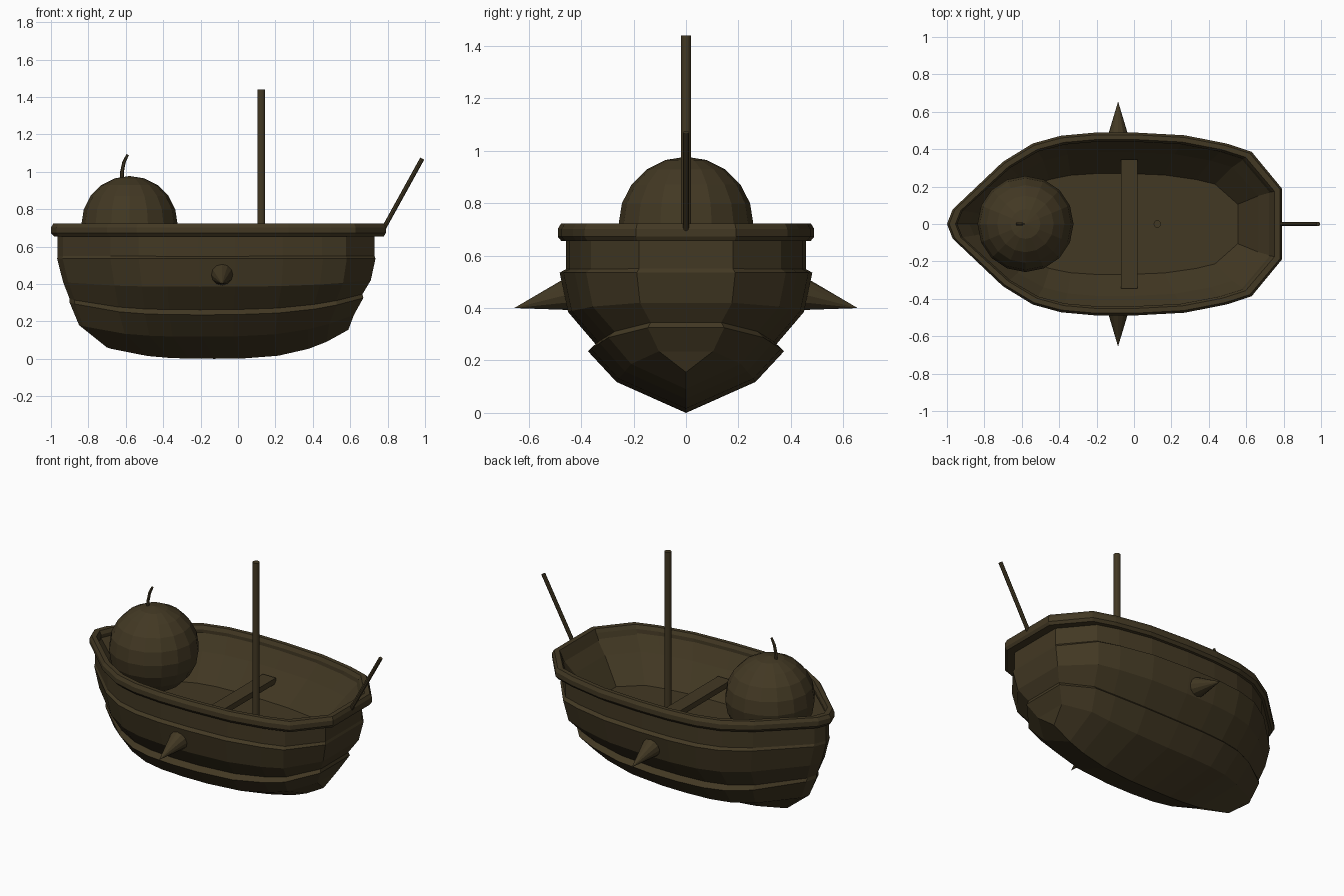
import bpy, bmesh, math
from mathutils import Vector

if "Cube" in bpy.data.objects:
    bpy.data.objects.remove(bpy.data.objects["Cube"])

wood = bpy.data.materials.new("dark_wood")
wood.diffuse_color = (0.055, 0.04, 0.017, 1)
wood.use_nodes = True
wood.node_tree.nodes["Principled BSDF"].inputs["Base Color"].default_value = wood.diffuse_color

# Half plan outline: fraction along the length, fraction of the half width
PLAN = [(0, 0), (.017, .16), (.167, .68), (.256, .88), (.34, .965), (.445, 1),
        (.56, 1), (.71, .97), (.835, .88), (.91, .79), (1, .39)]


def finish(name, bm):
    bmesh.ops.remove_doubles(bm, verts=bm.verts, dist=0.0005)
    bmesh.ops.recalc_face_normals(bm, faces=bm.faces)
    me = bpy.data.meshes.new(name)
    bm.to_mesh(me)
    bm.free()
    me.materials.append(wood)
    ob = bpy.data.objects.new(name, me)
    bpy.context.collection.objects.link(ob)
    return ob


def loft(name, levels, cap=False, closed=False):
    """Levels: bow x, stern x, half width, z at bow, middle and stern."""
    bm = bmesh.new()
    rings = []
    for x0, x1, w, zb, zm, zs in levels:
        side = []
        for u, v in PLAN:
            t = (.45 - u) / .45 if u < .45 else (u - .45) / .55
            z = zm + ((zb if u < .45 else zs) - zm) * t ** 3
            side.append((x0 + (x1 - x0) * u, v * w, z))
        loop = side + [(x, -y, z) for x, y, z in reversed(side[1:])]
        rings.append([bm.verts.new(p) for p in loop])
    n = len(rings[0])
    pairs = list(zip(rings, rings[1:]))
    if closed:
        pairs.append((rings[-1], rings[0]))
    for a, b in pairs:
        for i in range(n):
            j = (i + 1) % n
            bm.faces.new((a[i], a[j], b[j], b[i]))
    if cap:
        bm.faces.new(rings[-1])
    return finish(name, bm)


def tube(name, points, radii, sides):
    """Rod or cone through a list of points."""
    bm = bmesh.new()
    pts = [Vector(p) for p in points]
    rings = []
    for i, p in enumerate(pts):
        d = (pts[min(i + 1, len(pts) - 1)] - pts[max(i - 1, 0)]).normalized()
        a = d.cross(Vector((0, 1, 0)) if abs(d.y) < .7 else Vector((1, 0, 0))).normalized()
        b = d.cross(a)
        rings.append([bm.verts.new(p + radii[i] * (a * math.cos(k * math.tau / sides)
                      + b * math.sin(k * math.tau / sides))) for k in range(sides)])
    for r, s in zip(rings, rings[1:]):
        for k in range(sides):
            j = (k + 1) % sides
            bm.faces.new((r[k], r[j], s[j], s[k]))
    bm.faces.new(rings[0])
    bm.faces.new(rings[-1])
    return finish(name, bm)


# Outer hull with stepped planks and a curved keel
loft("hull", [
    (-.965, .73, .458, .66, .66, .66),
    (-.965, .73, .458, .55, .548, .55),
    (-.967, .735, .482, .535, .535, .535),
    (-.935, .71, .45, .41, .385, .42),
    (-.90, .665, .345, .32, .262, .345),
    (-.90, .67, .374, .30, .235, .325),
    (-.85, .62, .265, .18, .118, .235),
    (-.70, .59, 0, .06, .0, .155)])

# Rounded gunwale around the top
loft("rim", [
    (-.95, .72, .44, .655, .655, .655),
    (-.985, .78, .475, .655, .655, .655),
    (-1, .79, .489, .672, .672, .672),
    (-1, .79, .489, .702, .702, .702),
    (-.988, .78, .477, .722, .722, .722),
    (-.955, .75, .452, .722, .722, .722),
    (-.945, .74, .44, .70, .70, .70)], closed=True)

# Inner lining and floor
loft("inside", [
    (-.945, .74, .44, .68, .68, .68),
    (-.88, .665, .385, .59, .59, .59),
    (-.80, .555, .27, .44, .44, .44)], cap=True)

# Bench
bm = bmesh.new()
bmesh.ops.create_cube(bm, size=1)
bmesh.ops.scale(bm, vec=(.09, .69, .035), verts=bm.verts)
bmesh.ops.translate(bm, vec=(-.025, 0, .54), verts=bm.verts)
finish("seat", bm)

# Mast and slanted stern pole
tube("mast", [(.125, 0, .43), (.125, 0, 1.44)], [.02, .02], 12)
tube("stern_pole", [(.775, 0, .69), (.985, 0, 1.07)], [.012, .012], 8)

# Pair of side spikes
for name, s in (("left_spike", 1), ("right_spike", -1)):
    tube(name, [(-.085, .445 * s, .453), (-.085, .655 * s, .4)], [.063, .0002], 12)

# Faceted ball resting in the bow, with a bent stem
bm = bmesh.new()
bmesh.ops.create_uvsphere(bm, u_segments=16, v_segments=10, radius=.257)
bmesh.ops.translate(bm, vec=(-.58, 0, .72), verts=bm.verts)
finish("ball", bm)
tube("ball_stem", [(-.622, 0, .95), (-.62, 0, 1.0), (-.61, 0, 1.05), (-.59, 0, 1.092)],
     [.011, .01, .009, .007], 6)
